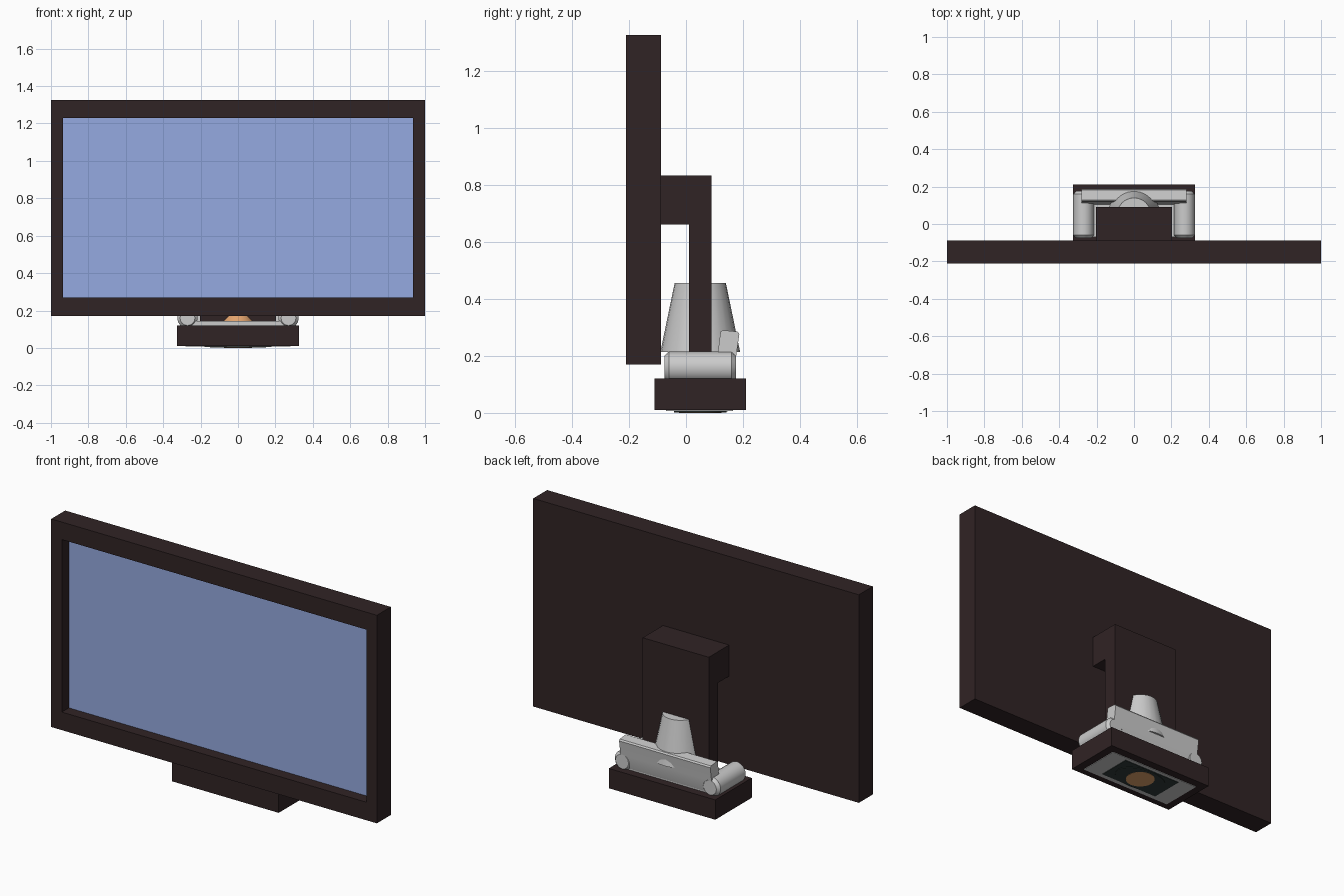
import bpy, bmesh, math
from mathutils import Matrix, Vector

if "Cube" in bpy.data.objects:
    bpy.data.objects.remove(bpy.data.objects["Cube"])


def material(name, rgb):
    m = bpy.data.materials.new(name)
    m.diffuse_color = (*rgb, 1)
    m.use_nodes = True
    m.node_tree.nodes["Principled BSDF"].inputs["Base Color"].default_value = m.diffuse_color
    return m


DARK = material("dark_plastic", (0.03, 0.017, 0.018))
BLUE = material("screen_blue", (0.30, 0.40, 0.75))
ORANGE = material("orange", (0.75, 0.36, 0.15))
GREEN = material("dark_green", (0.03, 0.045, 0.042))


def finish(name, bm, mat=None, smooth=False, bevel=0):
    bmesh.ops.recalc_face_normals(bm, faces=bm.faces)
    me = bpy.data.meshes.new(name)
    bm.to_mesh(me)
    bm.free()
    ob = bpy.data.objects.new(name, me)
    bpy.context.collection.objects.link(ob)
    if mat:
        me.materials.append(mat)
    if bevel:
        b = ob.modifiers.new("bevel", "BEVEL")
        b.width, b.segments = bevel, 1
    if smooth:
        bpy.ops.object.select_all(action="DESELECT")
        ob.select_set(True)
        bpy.context.view_layer.objects.active = ob
        bpy.ops.object.shade_smooth_by_angle(angle=math.radians(35))
    return ob


def box(name, lo, hi, mat=None, bevel=0):
    lo, hi = Vector(lo), Vector(hi)
    bm = bmesh.new()
    bmesh.ops.create_cube(bm, size=1, matrix=Matrix.Translation((lo + hi) / 2)
                          @ Matrix.Diagonal((*(hi - lo), 1)))
    return finish(name, bm, mat, bevel=bevel)


def prism(name, profile, x, mat=None, smooth=False):
    """Extrude a (y, z) profile from -x to x."""
    bm = bmesh.new()
    f = bm.faces.new([bm.verts.new((-x, y, z)) for y, z in profile])
    new = bmesh.ops.extrude_face_region(bm, geom=[f])["geom"]
    bmesh.ops.translate(bm, vec=(2 * x, 0, 0),
                        verts=[v for v in new if isinstance(v, bmesh.types.BMVert)])
    return finish(name, bm, mat, smooth)


def lathe(name, profile, matrix, mat=None, n=24):
    """Stack capped rings of (radius, height) along local z."""
    bm = bmesh.new()
    rings = [[bm.verts.new(matrix @ Vector((r * math.cos(math.tau * i / n),
                                            r * math.sin(math.tau * i / n), h)))
              for i in range(n)] for r, h in profile]
    for a, b in zip(rings, rings[1:]):
        for i in range(n):
            j = (i + 1) % n
            bm.faces.new((a[i], a[j], b[j], b[i]))
    bm.faces.new(rings[0])
    bm.faces.new(rings[-1])
    return finish(name, bm, mat, True)


# Monitor housing with recessed front opening
bm = bmesh.new()
bmesh.ops.create_cube(bm, size=1, matrix=Matrix.Translation((0, -0.149, 0.7475))
                      @ Matrix.Diagonal((2, 0.122, 1.155, 1)))
front = min(bm.faces, key=lambda f: f.calc_center_median().y)
hole = bmesh.ops.extrude_discrete_faces(bm, faces=[front])["faces"][0]
bmesh.ops.delete(bm, geom=[hole], context="FACES")
bm.free()
bm = bmesh.new()


def ring(x, z0, z1, y):
    return [bm.verts.new((sx, y, z)) for sx, z in ((-x, z0), (x, z0), (x, z1), (-x, z1))]


rings = [ring(1, 0.17, 1.325, -0.088), ring(1, 0.17, 1.325, -0.21),
         ring(0.935, 0.27, 1.228, -0.21), ring(0.935, 0.27, 1.228, -0.145)]
for a, b in zip(rings, rings[1:]):
    for i in range(4):
        j = (i + 1) % 4
        bm.faces.new((a[i], a[j], b[j], b[i]))
bm.faces.new(rings[0])
bm.faces.new(rings[-1])
finish("monitor_housing", bm, DARK)

# Screen panel at the bottom of the recess
box("screen", (-0.935, -0.148, 0.27), (0.935, -0.14, 1.228), BLUE)

# Stand: hooked neck and base
prism("stand_neck", [(0.01, 0.11), (0.09, 0.11), (0.09, 0.833), (-0.09, 0.833),
                     (-0.09, 0.66), (0.01, 0.66)], 0.203, DARK)
box("stand_base", (-0.327, -0.11, 0.01), (0.327, 0.21, 0.12), DARK)

# Couch sunk into the base
box("couch_seat", (-0.28, -0.07, 0.007), (0.28, 0.165, 0.143))
prism("couch_back", [(0.10, 0.10), (0.155, 0.10), (0.17, 0.14), (0.176, 0.20),
                     (0.187, 0.277), (0.181, 0.285), (0.128, 0.29), (0.121, 0.284),
                     (0.11, 0.20)], 0.28, smooth=True)
for side, sx in (("left", -1), ("right", 1)):
    m = Matrix.Translation((sx * 0.27, 0.05, 0.16)) @ Matrix.Rotation(math.pi / 2, 4, "X")
    lathe(f"couch_arm_{side}", [(0.04, -0.126), (0.055, -0.110),
                                (0.055, 0.110), (0.04, 0.126)], m, n=16)

# Lamp: shade and body
at = Matrix.Translation((0, 0.05, 0))
lathe("lamp_shade", [(0.14, 0.213), (0.09, 0.455)], at)
lathe("lamp_body", [(0.075, 0), (0.092, 0.09), (0.085, 0.145), (0.064, 0.172),
                    (0.03, 0.22)], at, ORANGE)

# Underside pads
box("under_pad", (-0.178, -0.042, 0.004), (0.178, 0.145, 0.02), GREEN)
lathe("under_disc", [(1, 0.001), (1, 0.02)],
      at @ Matrix.Diagonal((0.15, 0.092, 1, 1)), GREEN, 24)
